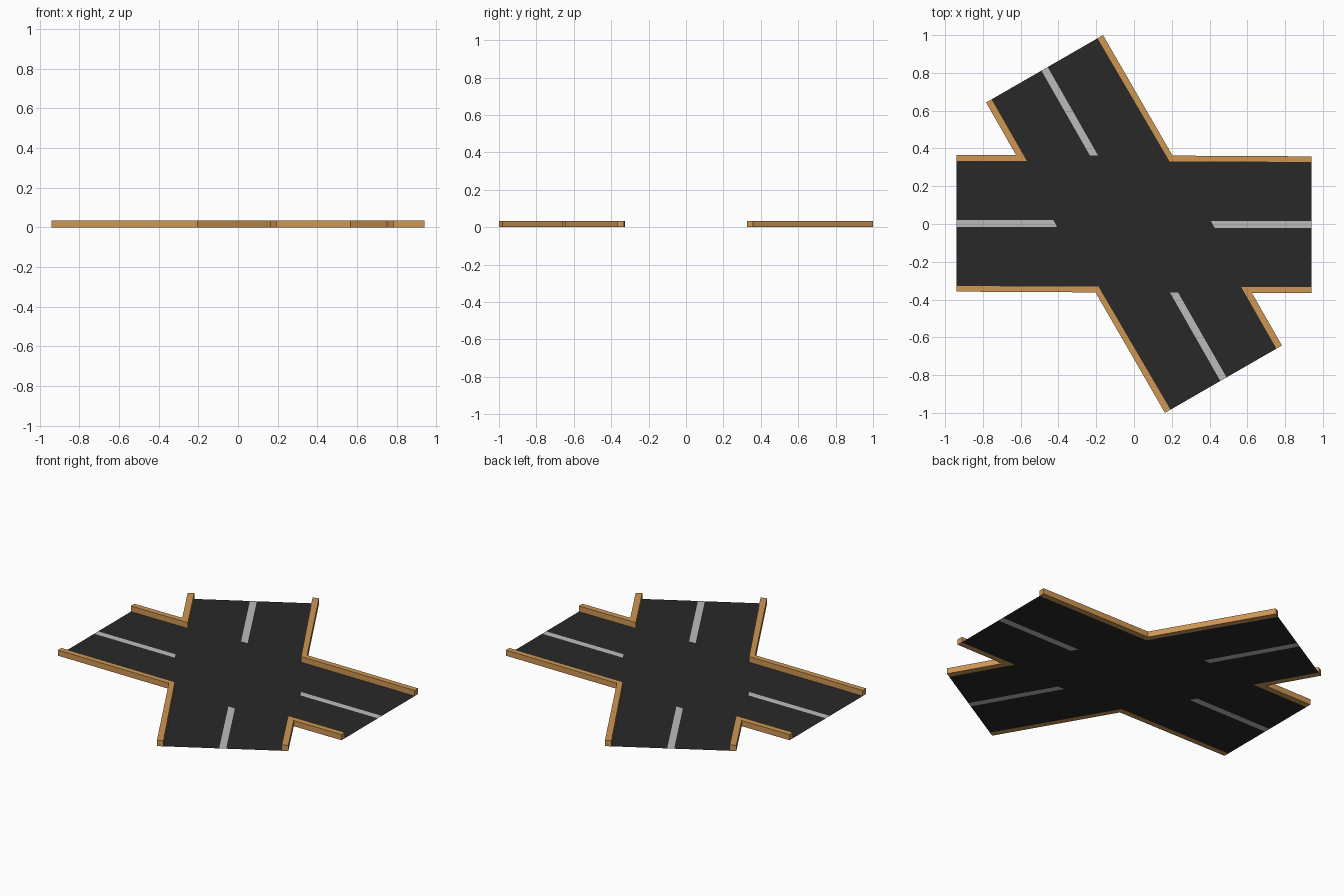
import bpy, bmesh

if "Cube" in bpy.data.objects:
    bpy.data.objects.remove(bpy.data.objects["Cube"])

def material(name, rgb):
    m = bpy.data.materials.new(name)
    m.diffuse_color = (*rgb, 1)
    m.use_nodes = True
    m.node_tree.nodes["Principled BSDF"].inputs["Base Color"].default_value = m.diffuse_color
    return m

ASPHALT = material("asphalt", (0.022, 0.022, 0.022))
PAINT = material("lane_paint", (0.5, 0.5, 0.5))
KERB = material("kerb_orange", (0.62, 0.31, 0.09))

def slab(name, outline, mat, height=0.0):
    """Flat polygon at z = 0, optionally extruded to a closed prism."""
    bm = bmesh.new()
    face = bm.faces.new([bm.verts.new((x, y, 0)) for x, y in outline])
    face.normal_update()
    if face.normal.z < 0:
        face.normal_flip()
    if height:
        ext = bmesh.ops.extrude_face_region(bm, geom=[face], use_keep_orig=True)
        top = [v for v in ext["geom"] if isinstance(v, bmesh.types.BMVert)]
        bmesh.ops.translate(bm, verts=top, vec=(0, 0, height))
        bmesh.ops.recalc_face_normals(bm, faces=bm.faces[:])
    bmesh.ops.triangulate(bm, faces=[f for f in bm.faces if len(f.verts) > 4])
    mesh = bpy.data.meshes.new(name)
    bm.to_mesh(mesh)
    bm.free()
    mesh.materials.append(mat)
    ob = bpy.data.objects.new(name, mesh)
    bpy.context.collection.objects.link(ob)
    return ob

def turned(points):
    """The layout repeats under a half turn about the centre."""
    return [(-x, -y) for x, y in points]

# Lane markings, lying flush in notches of the road
side_line = [(-0.94, 0.022), (-0.428, 0.022), (-0.407, -0.016), (-0.94, -0.016)]
slant_line = [(-0.457, 0.831), (-0.19, 0.362), (-0.233, 0.362), (-0.49, 0.812)]

# Kerb inner edges, and matching outer edges
long_in = [(0.94, 0.326), (0.187, 0.329), (-0.195, 0.982)]
long_out = [(0.94, 0.358), (0.204, 0.362), (-0.164, 1.0)]
short_in = [(-0.752, 0.661), (-0.564, 0.332), (-0.94, 0.331)]
short_out = [(-0.783, 0.643), (-0.625, 0.366), (-0.94, 0.365)]

# Road surface: half the outline, then the same half turned
half = long_in + slant_line + short_in + side_line
slab("road_surface", half + turned(half), ASPHALT)

for side, place in (("back", list), ("front", turned)):
    slab(side + "_side_lane_line", place(side_line), PAINT)
    slab(side + "_slanted_lane_line", place(slant_line), PAINT)
    slab(side + "_long_kerb", place(long_in + long_out[::-1]), KERB, 0.034)
    slab(side + "_short_kerb", place(short_in + short_out[::-1]), KERB, 0.034)
